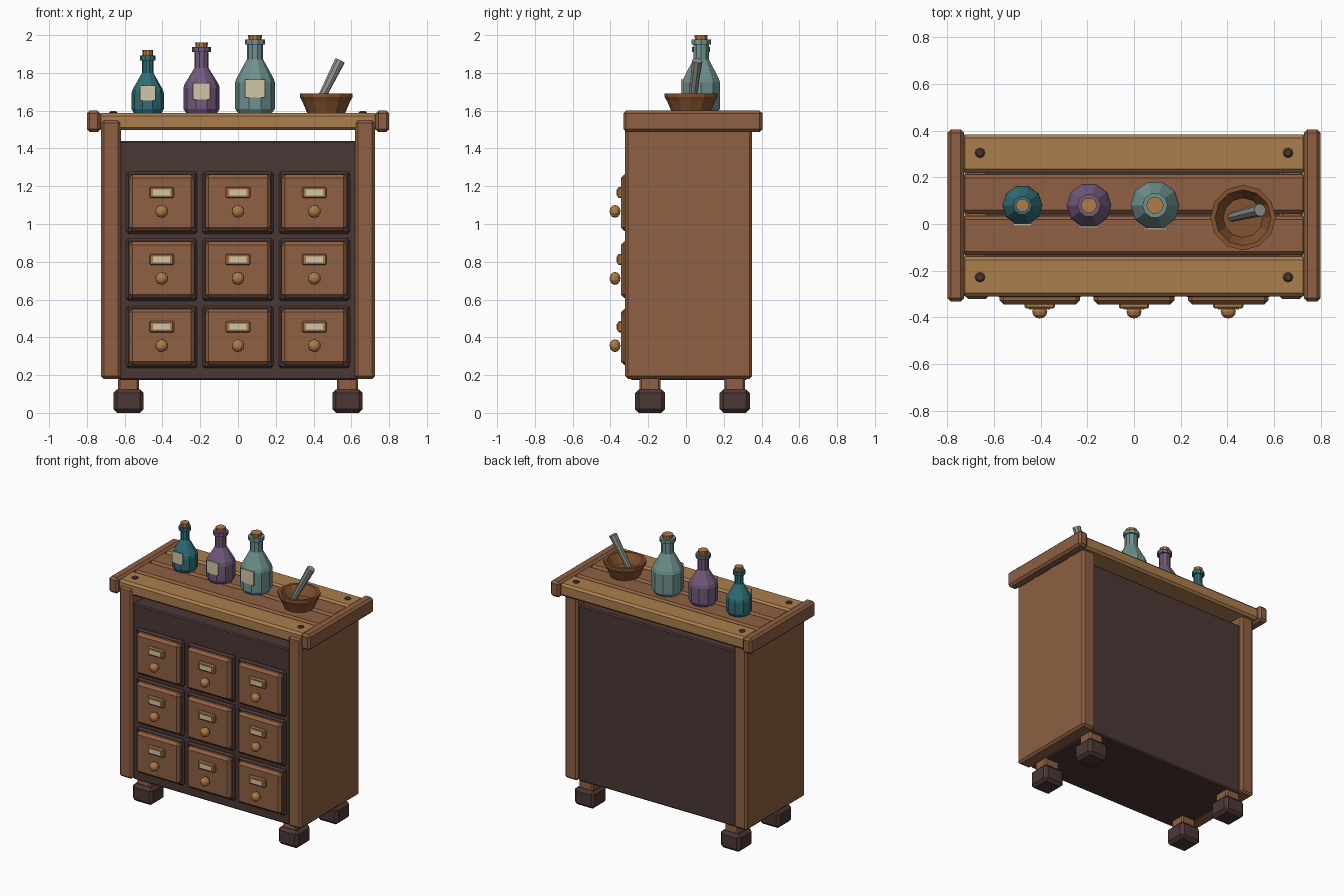
import bpy, bmesh, math
from mathutils import Vector

if "Cube" in bpy.data.objects:
    bpy.data.objects.remove(bpy.data.objects["Cube"])


def material(name, hexcol):
    def lin(i):
        c = int(hexcol[i:i + 2], 16) / 255
        return c / 12.92 if c <= 0.04045 else ((c + 0.055) / 1.055) ** 2.4
    m = bpy.data.materials.new(name)
    m.diffuse_color = (lin(0), lin(2), lin(4), 1)
    m.use_nodes = True
    m.node_tree.nodes["Principled BSDF"].inputs["Base Color"].default_value = m.diffuse_color
    return m


BROWN = material("brown wood", "8E6042")
LIGHT = material("light wood", "AA7E4D")
DARK = material("dark wood", "4C3835")
KNOB = material("golden wood", "B07C48")
CREAM = material("cream paper", "D0C7A8")
TEAL = material("teal glass", "2F6E76")
PURPLE = material("purple glass", "725A7C")
PALE = material("pale green glass", "6F928F")
BOWL = material("bowl wood", "83522F")
GREY = material("grey stone", "8F948B")


def finish(name, bm, mat):
    bmesh.ops.recalc_face_normals(bm, faces=bm.faces)
    me = bpy.data.meshes.new(name)
    bm.to_mesh(me)
    bm.free()
    me.materials.append(mat)
    ob = bpy.data.objects.new(name, me)
    bpy.context.collection.objects.link(ob)
    return ob


def box(name, x, y, z, mat, bevel=0.0):
    """Chamfered box from (min, max) ranges."""
    bm = bmesh.new()
    bmesh.ops.create_cube(bm, size=1)
    for v in bm.verts:
        v.co = [sum(r) / 2 + c * (r[1] - r[0]) for r, c in zip((x, y, z), v.co)]
    if bevel:
        bmesh.ops.bevel(bm, geom=bm.edges[:], offset=bevel, segments=1,
                        affect='EDGES', profile=0.5)
    return finish(name, bm, mat)


def around(c, w):
    return (c - w / 2, c + w / 2)


def lathe(name, loc, profile, n, mat):
    """Low-poly turned shape from (radius, z) points, closed at both ends."""
    bm = bmesh.new()
    rings = [[bm.verts.new((loc[0] + r * math.cos(2 * math.pi * i / n),
                            loc[1] + r * math.sin(2 * math.pi * i / n), z))
              for i in range(n)] for r, z in profile]
    for a, b in zip(rings, rings[1:]):
        for i in range(n):
            j = (i + 1) % n
            bm.faces.new((a[i], a[j], b[j], b[i]))
    bm.faces.new(rings[0])
    bm.faces.new(rings[-1])
    return finish(name, bm, mat)


# carcass, side panels and end caps
box("cabinet_body", (-0.63, 0.63), (-0.295, 0.325), (0.175, 1.44), DARK, 0.008)
for s, side in ((-1, "left"), (1, "right")):
    box(side + "_side_panel", around(s * 0.673, 0.105), (-0.322, 0.35),
        (0.18, 1.55), BROWN, 0.015)
    box(side + "_top_cap", around(s * 0.764, 0.072), (-0.332, 0.405),
        (1.487, 1.60), BROWN, 0.015)
    # feet
    for y, end in ((-0.19, "front"), (0.258, "back")):
        box(f"{end}_{side}_foot", around(s * 0.58, 0.16), around(y, 0.16),
            (0.0, 0.125), DARK, 0.02)
        box(f"{end}_{side}_leg", around(s * 0.58, 0.11), around(y, 0.11),
            (0.11, 0.2), BROWN, 0.01)
    # pegs in the outer planks
    for y, end in ((-0.228, "front"), (0.305, "back")):
        lathe(f"{end}_{side}_peg", (s * 0.66, y),
              [(0.022, 1.57), (0.022, 1.59), (0.014, 1.597)], 8, DARK)

# top planks
for i, (y, mat) in enumerate((((-0.31, -0.14), LIGHT), ((-0.132, 0.035), BROWN),
                              ((0.046, 0.212), BROWN), ((0.22, 0.384), LIGHT))):
    box(f"top_plank_{i + 1}", (-0.74, 0.74), y, (1.497, 1.587), mat, 0.015)

# nine drawers with surround, label holder and knob
for row, z in enumerate((1.113, 0.758, 0.402)):
    for col, x in enumerate((-0.404, 0, 0.404)):
        tag = f"_{row + 1}_{col + 1}"
        box("drawer_surround" + tag, around(x, 0.376), (-0.312, -0.28),
            around(z, 0.33), DARK, 0.012)
        box("drawer_front" + tag, around(x, 0.346), (-0.345, -0.29),
            around(z, 0.298), BROWN, 0.018)
        box("label_holder" + tag, around(x, 0.13), (-0.362, -0.335),
            around(z + 0.054, 0.06), KNOB, 0.007)
        box("drawer_label" + tag, around(x, 0.09), (-0.367, -0.358),
            around(z + 0.054, 0.03), CREAM)
        bm = bmesh.new()
        bmesh.ops.create_uvsphere(bm, u_segments=10, v_segments=6, radius=0.034)
        for v in bm.verts:
            v.co = (x + v.co.x, -0.376 - v.co.z * 0.85, z - 0.046 + v.co.y)
        finish("drawer_knob" + tag, bm, KNOB)

# bottles: x, radius, shoulder z, neck radius, neck base z, neck top z,
# ring radius, cork radius, cork top z, label centre z, label size
for name, mat, x, r, zs, rn, zn, zt, rr, rc, zc, zl, lw, lh in (
        ("teal", TEAL, -0.478, 0.086, 1.71, 0.03, 1.80, 1.866, 0.041, 0.029, 1.92, 1.694, 0.08, 0.08),
        ("purple", PURPLE, -0.193, 0.096, 1.74, 0.038, 1.825, 1.91, 0.05, 0.034, 1.962, 1.703, 0.09, 0.088),
        ("pale", PALE, 0.09, 0.105, 1.77, 0.043, 1.872, 1.95, 0.054, 0.037, 2.0, 1.717, 0.105, 0.096)):
    c = (x, 0.08)
    lathe(name + "_bottle", c,
          [(r * 0.85, 1.586), (r, 1.61), (r, zs - 0.02), (r * 0.94, zs), (rn, zn),
           (rn, zt), (rr, zt), (rr, zt + 0.026), (rc * 0.9, zt + 0.026)], 10, mat)
    lathe(name + "_cork", c, [(rc * 0.85, zt), (rc, zc)], 10, KNOB)
    front = c[1] - r * math.cos(math.pi / 10)
    box(name + "_bottle_label", around(x, lw), (front - 0.006, front + 0.003),
        around(zl, lh), CREAM)

# mortar bowl
lathe("mortar_bowl", (0.467, 0.027),
      [(0.1, 1.586), (0.127, 1.65), (0.14, 1.672), (0.14, 1.692), (0.12, 1.692),
       (0.085, 1.625)], 12, BOWL)

# leaning pestle
pestle = lathe("pestle", (0, 0), [(0.02, 0), (0.028, 0.27)], 8, GREY)
a, b = Vector((0.42, 0.03, 1.625)), Vector((0.54, 0.06, 1.865))
pestle.location = a
pestle.rotation_euler = (b - a).to_track_quat('Z', 'Y').to_euler()
